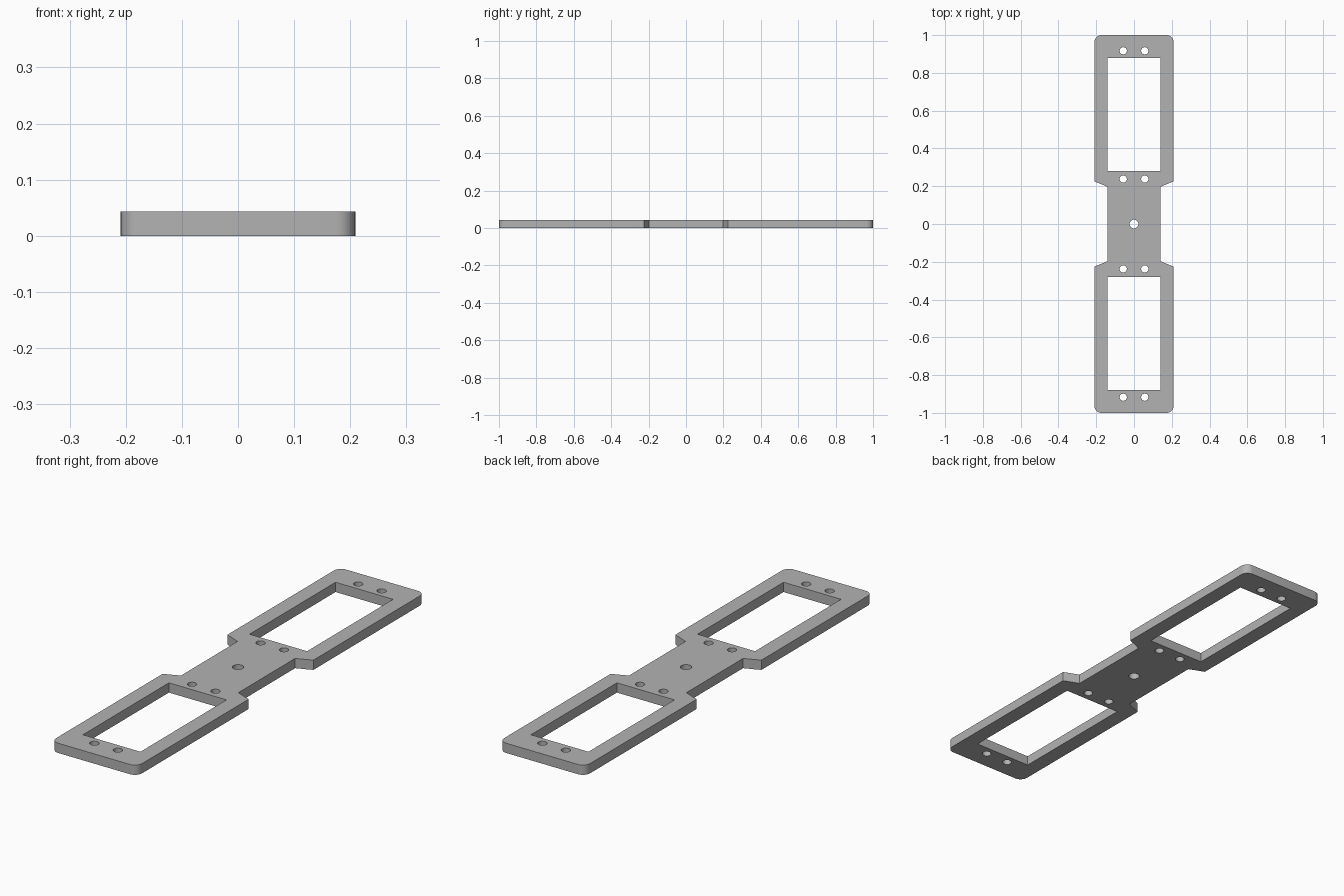
import bpy, bmesh
from math import cos, sin, pi, radians

cube = bpy.data.objects.get("Cube")
if cube:
    bpy.data.objects.remove(cube, do_unlink=True)

THICK = 0.043
HALF_W, HALF_L = 0.209, 1.0      # outer half width and half length
NECK_W = 0.14                    # half width of neck and windows
CORNER = 0.035


def arc(cx, cy, r, start, end, steps):
    return [(cx + r * cos(start + (end - start) * i / steps),
             cy + r * sin(start + (end - start) * i / steps)) for i in range(steps + 1)]


def circle(cx, cy, r, sides=32):
    return arc(cx, cy, r, 0, 2 * pi, sides)[:-1]


# Outline: one quarter, mirrored to the other three
quarter = [(NECK_W, 0.197), (HALF_W, 0.225)]
quarter += arc(HALF_W - CORNER, HALF_L - CORNER, CORNER, 0, pi / 2, 8)
half = quarter + [(-x, y) for x, y in reversed(quarter)]
loops = [half + [(-x, -y) for x, y in half]]

# Windows and screw holes in both frames, plus the centre hole
for s in (1, -1):
    loops.append([(-NECK_W, s * 0.28), (NECK_W, s * 0.28),
                  (NECK_W, s * 0.878), (-NECK_W, s * 0.878)])
    for y in (0.238, 0.917):
        for x in (-0.057, 0.057):
            loops.append(circle(x, s * y, 0.019))
loops.append(circle(0, 0, 0.023))

# Fill the flat profile and extrude it to thickness
bm = bmesh.new()
edges = []
for loop in loops:
    verts = [bm.verts.new((x, y, 0)) for x, y in loop]
    edges += [bm.edges.new((v, verts[i - 1])) for i, v in enumerate(verts)]
bmesh.ops.triangle_fill(bm, edges=edges, use_beauty=True, use_dissolve=False,
                        normal=(0, 0, 1))
ext = bmesh.ops.extrude_face_region(bm, geom=bm.faces[:], use_keep_orig=True)
top = [g for g in ext["geom"] if isinstance(g, bmesh.types.BMVert)]
bmesh.ops.translate(bm, verts=top, vec=(0, 0, THICK))
bmesh.ops.recalc_face_normals(bm, faces=bm.faces[:])
mesh = bpy.data.meshes.new("mounting_plate")
bm.to_mesh(mesh)
bm.free()

plate = bpy.data.objects.new("mounting_plate", mesh)
bpy.context.collection.objects.link(plate)

# Plain grey
grey = bpy.data.materials.new("grey")
grey.use_nodes = True
color = (0.45, 0.45, 0.45, 1)
grey.diffuse_color = color
grey.node_tree.nodes["Principled BSDF"].inputs["Base Color"].default_value = color
mesh.materials.append(grey)

# Smooth the rounded walls, keep the rims sharp
bpy.ops.object.select_all(action='DESELECT')
plate.select_set(True)
bpy.context.view_layer.objects.active = plate
bpy.ops.object.shade_smooth_by_angle(angle=radians(25))
